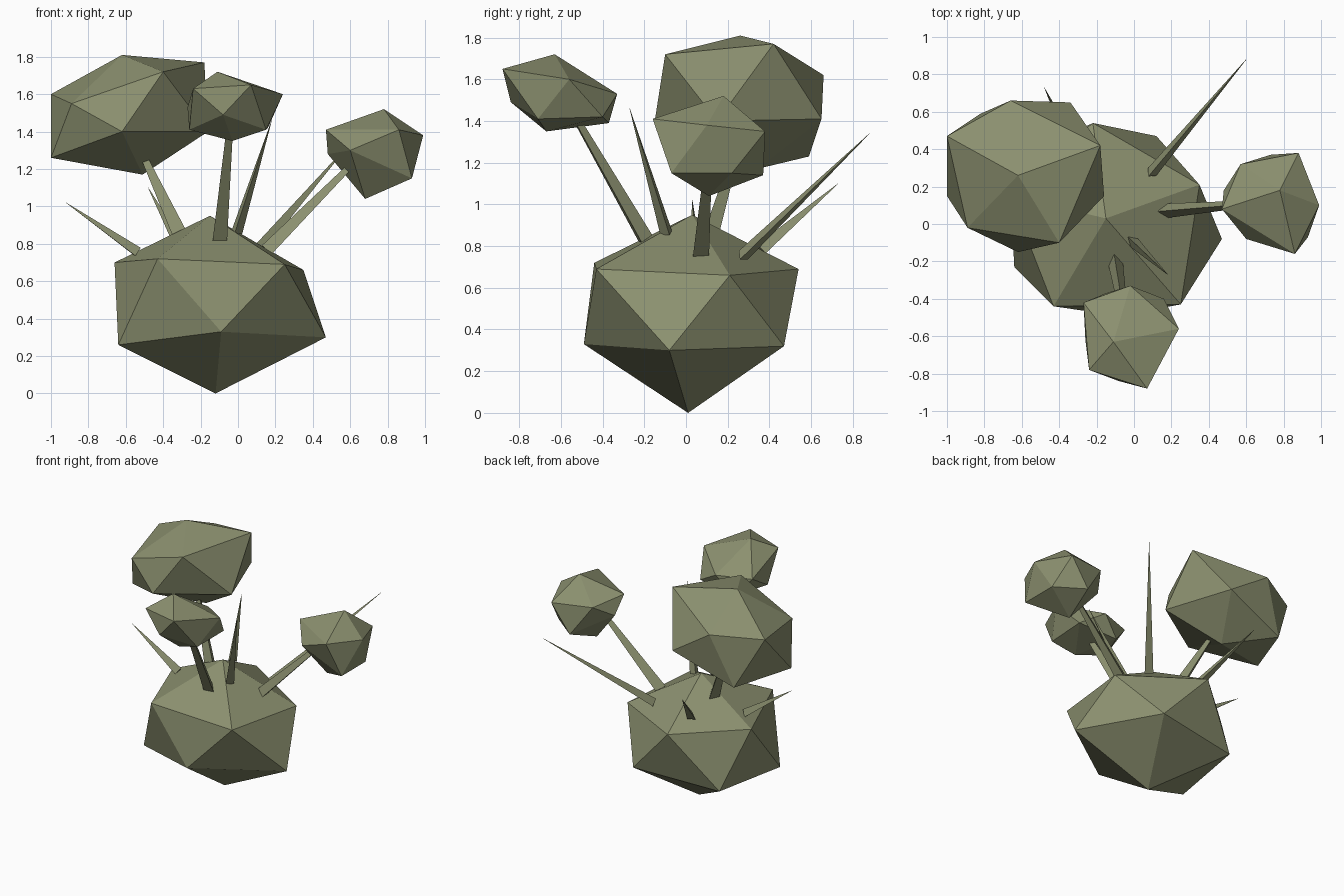
import bpy
import bmesh
from mathutils import Vector

default_cube = bpy.data.objects.get("Cube")
if default_cube:
    bpy.data.objects.remove(default_cube, do_unlink=True)


def make_material(name, colour):
    material = bpy.data.materials.new(name)
    material.use_nodes = True
    material.diffuse_color = colour
    material.node_tree.nodes["Principled BSDF"].inputs["Base Color"].default_value = colour
    return material


olive_green = make_material("olive_green", (0.26, 0.28, 0.16, 1))


def finish_object(bm, name):
    """Turn a bmesh into a flat shaded olive object."""
    bmesh.ops.recalc_face_normals(bm, faces=bm.faces[:])
    mesh = bpy.data.meshes.new(name)
    bm.to_mesh(mesh)
    bm.free()
    mesh.materials.append(olive_green)
    part = bpy.data.objects.new(name, mesh)
    bpy.context.collection.objects.link(part)
    return part


def make_lump(name, top, upper_ring, lower_ring, bottom):
    """Irregular icosahedron: two caps joined by a zigzag belt.
    Each lower corner sits between an upper corner and the next one."""
    bm = bmesh.new()
    top_vert = bm.verts.new(top)
    bottom_vert = bm.verts.new(bottom)
    upper = [bm.verts.new(corner) for corner in upper_ring]
    lower = [bm.verts.new(corner) for corner in lower_ring]
    count = len(upper)
    for i in range(count):
        following = (i + 1) % count
        bm.faces.new((top_vert, upper[i], upper[following]))
        bm.faces.new((upper[i], lower[i], upper[following]))
        bm.faces.new((upper[following], lower[i], lower[following]))
        bm.faces.new((bottom_vert, lower[following], lower[i]))
    return finish_object(bm, name)


def make_stalk(name, root, tip, root_radius, tip_radius):
    """Three sided tapering rod from root to tip."""
    root, tip = Vector(root), Vector(tip)
    direction = tip - root
    bm = bmesh.new()
    bmesh.ops.create_cone(bm, cap_ends=True, segments=3, radius1=root_radius,
                          radius2=tip_radius, depth=direction.length)
    turn = direction.to_track_quat("Z", "Y")
    for vert in bm.verts:
        vert.co = turn @ vert.co + (root + tip) / 2
    return finish_object(bm, name)


# Main body
make_lump("body", (-.15, .03, .95),
          [(.25, -.43, .69), (.35, .21, .66), (-.22, .54, .69),
           (-.66, .15, .7), (-.43, -.44, .72)],
          [(.47, -.08, .3), (.12, .47, .32), (-.55, .38, .28),
           (-.64, -.23, .26), (-.09, -.49, .33)],
          (-.12, .01, 0))

# Three heads held above the body
make_lump("large_head", (-.62, .26, 1.81),
          [(-.18, .42, 1.77), (-.66, .66, 1.62), (-1, .47, 1.6),
           (-.89, -.02, 1.55), (-.4, -.1, 1.72)],
          [(-.34, .65, 1.41), (-.82, .59, 1.23), (-1, .15, 1.26),
           (-.62, -.15, 1.4), (-.16, .15, 1.4)],
          (-.51, .34, 1.17))

make_lump("front_head", (-.11, -.63, 1.72),
          [(.24, -.56, 1.6), (-.02, -.33, 1.53), (-.27, -.42, 1.53),
           (-.24, -.78, 1.63), (.07, -.88, 1.65)],
          [(.16, -.4, 1.42), (-.15, -.37, 1.39), (-.26, -.62, 1.41),
           (-.08, -.84, 1.49), (.15, -.71, 1.41)],
          (-.03, -.67, 1.35))

make_lump("left_head", (.78, .18, 1.52),
          [(.86, -.16, 1.41), (.99, .1, 1.38), (.88, .38, 1.35),
           (.57, .32, 1.37), (.47, .08, 1.41)],
          [(.93, -.07, 1.15), (.93, .22, 1.15), (.73, .37, 1.14),
           (.48, .18, 1.28), (.6, -.08, 1.3)],
          (.68, .11, 1.04))

# Stems that carry the heads
stems = {
    "large_head_stem": ((-.31, .11, .85), (-.52, .25, 1.3)),
    "front_head_stem": ((-.1, -.2, .83), (-.04, -.57, 1.48)),
    "left_head_stem": ((.16, .07, .76), (.64, .11, 1.25)),
}
for name, (root, tip) in stems.items():
    make_stalk(name, root, tip, .045, .018)

# Bare pointed spikes
spikes = {
    "back_spike": ((.09, .27, .75), (.6, .88, 1.34)),
    "rear_right_spike": ((-.3, .36, .78), (-.48, .73, 1.1)),
    "front_spike": ((-.01, -.09, .86), (.18, -.27, 1.46)),
    "right_spike": ((-.54, .05, .75), (-.92, .03, 1.02)),
}
for name, (root, tip) in spikes.items():
    make_stalk(name, root, tip, .035, .001)
